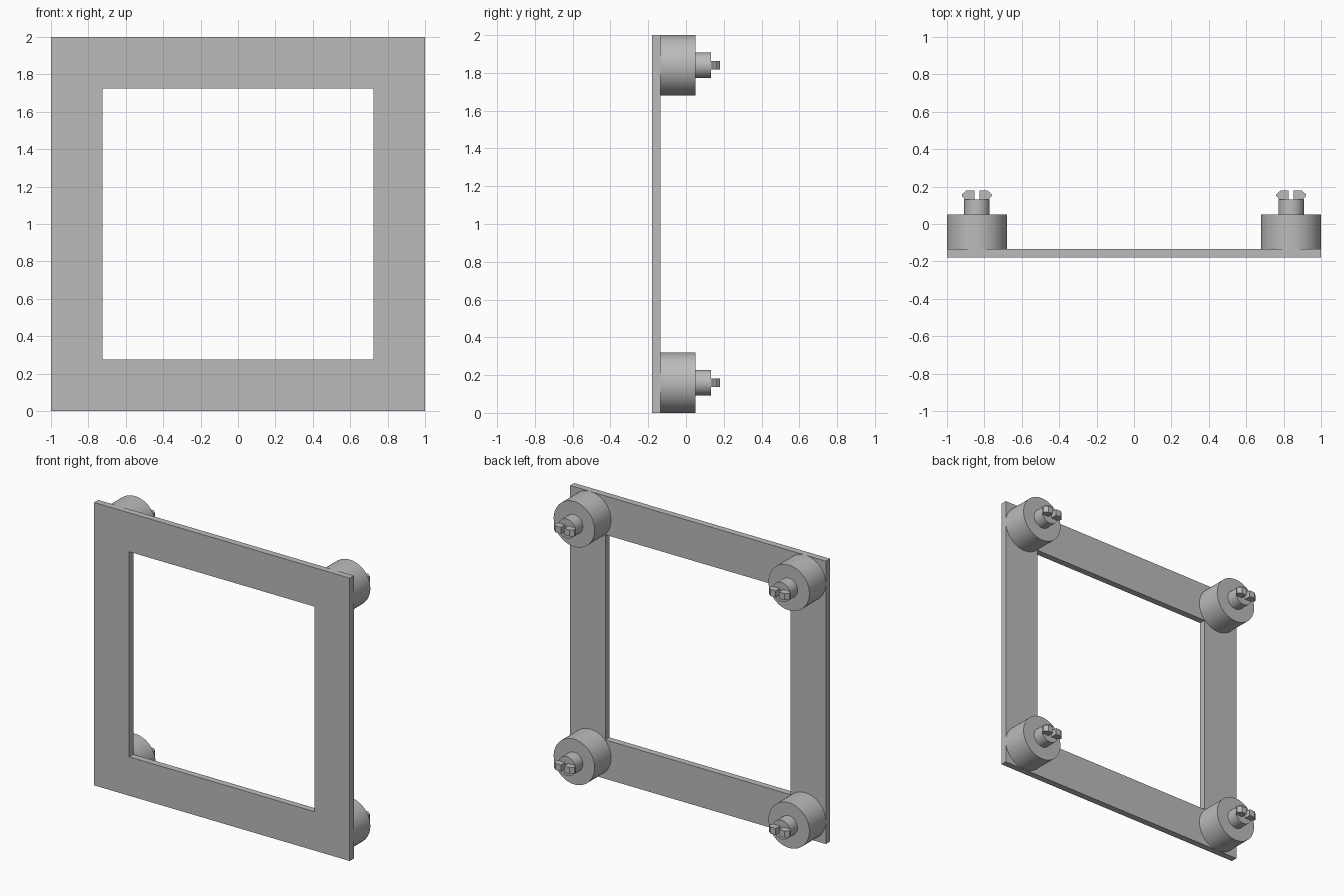
import bpy, bmesh
from math import radians, pi
from mathutils import Matrix

cube = bpy.data.objects.get("Cube")
if cube:
    bpy.data.objects.remove(cube, do_unlink=True)

# Single grey plastic colour
GREY = (0.5, 0.5, 0.5, 1)
grey = bpy.data.materials.new("plain grey")
grey.use_nodes = True
grey.diffuse_color = GREY
grey.node_tree.nodes["Principled BSDF"].inputs["Base Color"].default_value = GREY

Y_FRONT, Y_PLATE, Y_BOSS, Y_PIN, Y_TIP = -0.18, -0.134, 0.05, 0.132, 0.18
OFFSET = 0.84


def finish(bm, name, smooth=False):
    bmesh.ops.recalc_face_normals(bm, faces=bm.faces)
    mesh = bpy.data.meshes.new(name)
    bm.to_mesh(mesh)
    bm.free()
    mesh.materials.append(grey)
    obj = bpy.data.objects.new(name, mesh)
    bpy.context.collection.objects.link(obj)
    if smooth:
        bpy.ops.object.select_all(action='DESELECT')
        obj.select_set(True)
        bpy.context.view_layer.objects.active = obj
        bpy.ops.object.shade_smooth_by_angle(angle=radians(30))
    return obj


def cylinder(name, x, z, radius, y0, y1):
    bm = bmesh.new()
    place = Matrix.Translation((x, (y0 + y1) / 2, z)) @ Matrix.Rotation(pi / 2, 4, 'X')
    bmesh.ops.create_cone(bm, cap_ends=True, segments=64, radius1=radius,
                          radius2=radius, depth=y1 - y0, matrix=place)
    finish(bm, name, smooth=True)


def prong(name, x, z, side):
    # Chamfered hook outline, extruded vertically
    outline = [(0.013, Y_PIN - 0.004), (0.068, Y_PIN - 0.004), (0.068, Y_PIN + 0.006),
               (0.08, Y_PIN + 0.017), (0.08, Y_PIN + 0.026), (0.055, Y_TIP), (0.013, Y_TIP)]
    bm = bmesh.new()
    face = bm.faces.new([bm.verts.new((x + side * u, y, z - 0.023)) for u, y in outline])
    grown = bmesh.ops.extrude_face_region(bm, geom=[face])["geom"]
    bmesh.ops.translate(bm, vec=(0, 0, 0.046),
                        verts=[v for v in grown if isinstance(v, bmesh.types.BMVert)])
    finish(bm, name)


# Square frame: front outline ring, extruded to the back
bm = bmesh.new()
corners = [(-1, -1), (1, -1), (1, 1), (-1, 1)]
outer, inner = [[bm.verts.new((sx * s, Y_FRONT, 1 + sz * s)) for sx, sz in corners]
                for s in (1, 0.725)]
ring = [bm.faces.new((outer[i], outer[i - 3], inner[i - 3], inner[i])) for i in range(4)]
grown = bmesh.ops.extrude_face_region(bm, geom=ring)["geom"]
bmesh.ops.translate(bm, vec=(0, Y_PLATE - Y_FRONT, 0),
                    verts=[v for v in grown if isinstance(v, bmesh.types.BMVert)])
finish(bm, "square_frame")

# Corner mounts: boss, pin and split clip
for vertical, sz in (("lower", -1), ("upper", 1)):
    for hand, sx in (("right", -1), ("left", 1)):
        x, z, tag = sx * OFFSET, 1 + sz * OFFSET, f"{vertical}_{hand}"
        cylinder(f"boss_{tag}", x, z, 0.16, Y_PLATE, Y_BOSS)
        cylinder(f"pin_{tag}", x, z, 0.068, Y_BOSS, Y_PIN)
        prong(f"clip_inner_{tag}", x, z, -sx)
        prong(f"clip_outer_{tag}", x, z, sx)
